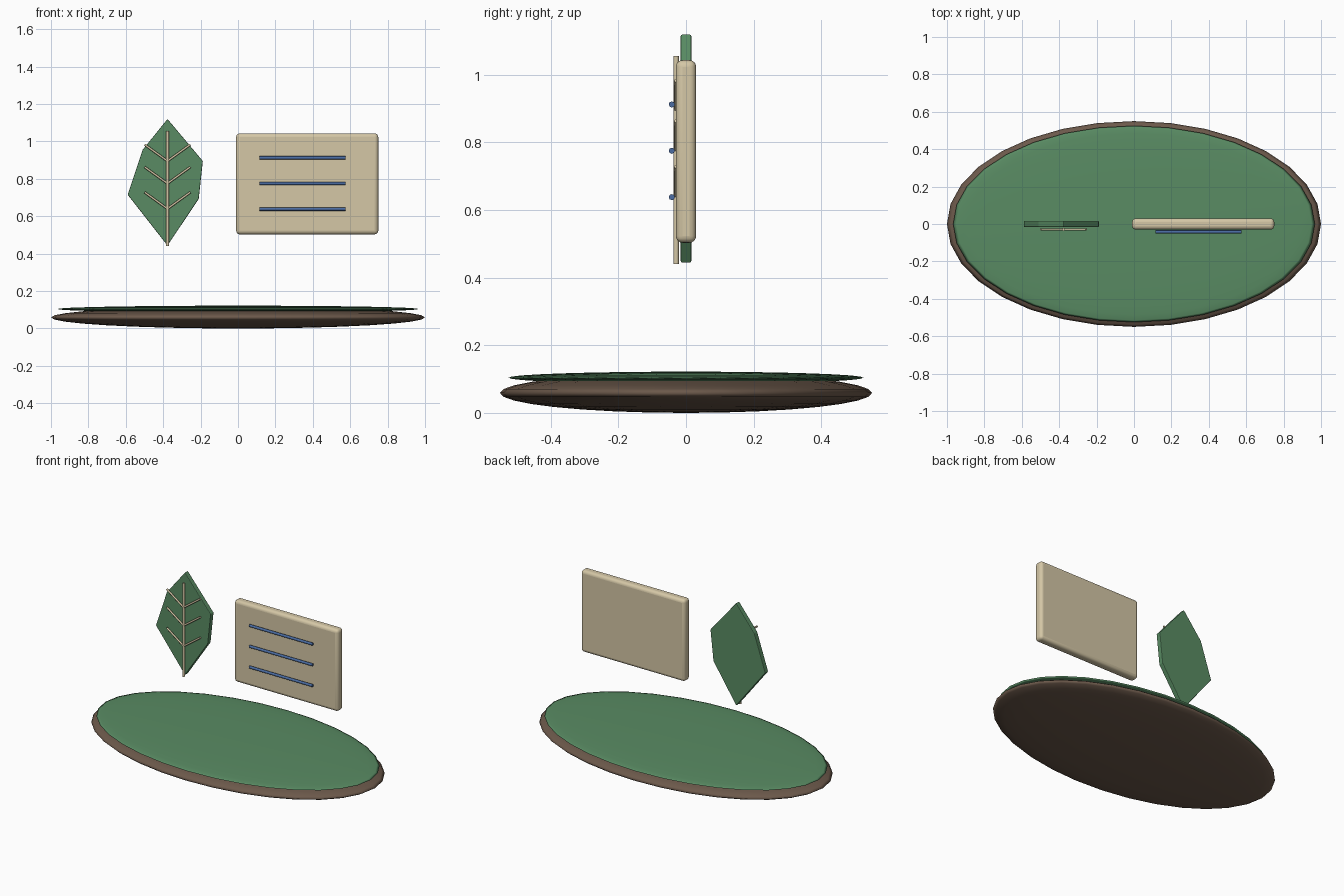
import bpy, bmesh, math
from mathutils import Vector

if "Cube" in bpy.data.objects:
    bpy.data.objects.remove(bpy.data.objects["Cube"])


def material(name, rgb):
    m = bpy.data.materials.new(name)
    m.diffuse_color = (*rgb, 1)
    m.use_nodes = True
    m.node_tree.nodes["Principled BSDF"].inputs["Base Color"].default_value = m.diffuse_color
    return m


GREEN = material("green", (0.10, 0.26, 0.125))
BROWN = material("brown", (0.15, 0.10, 0.07))
CREAM = material("cream", (0.66, 0.57, 0.38))
BLUE = material("blue", (0.07, 0.15, 0.36))


def finish(ob, name, mat, bevel=0, segments=3):
    ob.name = name
    ob.data.materials.append(mat)
    if bevel:
        b = ob.modifiers.new("bevel", "BEVEL")
        b.width, b.segments = bevel, segments
    bpy.ops.object.select_all(action="DESELECT")
    ob.select_set(True)
    bpy.context.view_layer.objects.active = ob
    return ob


def disc(name, mat, z, radii):
    bpy.ops.mesh.primitive_uv_sphere_add(segments=32, ring_count=16, location=(0, 0, z))
    ob = finish(bpy.context.object, name, mat)
    ob.scale = radii
    bpy.ops.object.transform_apply(location=False, rotation=False, scale=True)
    bpy.ops.object.shade_smooth()


def rod(name, mat, a, b, radius, sides=8):
    a, b = Vector(a), Vector(b)
    bpy.ops.mesh.primitive_cylinder_add(vertices=sides, radius=radius,
                                        depth=(b - a).length, location=(a + b) / 2)
    ob = finish(bpy.context.object, name, mat)
    ob.rotation_euler = (b - a).to_track_quat("Z", "Y").to_euler()
    bpy.ops.object.shade_smooth_by_angle(angle=math.radians(50))


# Ground: brown base with a green top
disc("soil_base", BROWN, 0.059, (1.0, 0.55, 0.059))
disc("grass_top", GREEN, 0.104, (0.967, 0.525, 0.018))

# Leaf blade: extruded outline
outline = [(-0.377, 1.12), (-0.51, 0.955), (-0.59, 0.715),
           (-0.377, 0.443), (-0.21, 0.693), (-0.188, 0.895)]
bm = bmesh.new()
face = bm.faces.new([bm.verts.new((x, -0.016, z)) for x, z in outline])
ext = bmesh.ops.extrude_face_region(bm, geom=[face])
bmesh.ops.translate(bm, vec=(0, 0.032, 0),
                    verts=[g for g in ext["geom"] if isinstance(g, bmesh.types.BMVert)])
bmesh.ops.recalc_face_normals(bm, faces=bm.faces)
mesh = bpy.data.meshes.new("leaf_blade")
bm.to_mesh(mesh)
bm.free()
leaf = bpy.data.objects.new("leaf_blade", mesh)
bpy.context.collection.objects.link(leaf)
finish(leaf, "leaf_blade", GREEN, 0.004, 2)

# Leaf veins
rod("leaf_midrib", CREAM, (-0.377, -0.029, 0.44), (-0.377, -0.029, 1.055), 0.008)
for i, z in enumerate((0.64, 0.775, 0.895)):
    for side in (-1, 1):
        rod(f"leaf_vein_{i}_{side}", CREAM, (-0.377, -0.029, z),
            (-0.377 + side * 0.122, -0.029, z + 0.088), 0.006)

# Card with rounded edges
bpy.ops.mesh.primitive_cube_add(size=1, location=(0.37, 0, 0.773))
card = finish(bpy.context.object, "card", CREAM, 0.02, 4)
card.scale = (0.76, 0.06, 0.54)
bpy.ops.object.transform_apply(location=False, rotation=False, scale=True)
bpy.ops.object.shade_smooth_by_angle(angle=math.radians(40))

# Lines on the card
for i, z in enumerate((0.638, 0.775, 0.912)):
    rod(f"card_line_{i}", BLUE, (0.115, -0.042, z), (0.575, -0.042, z), 0.009)
